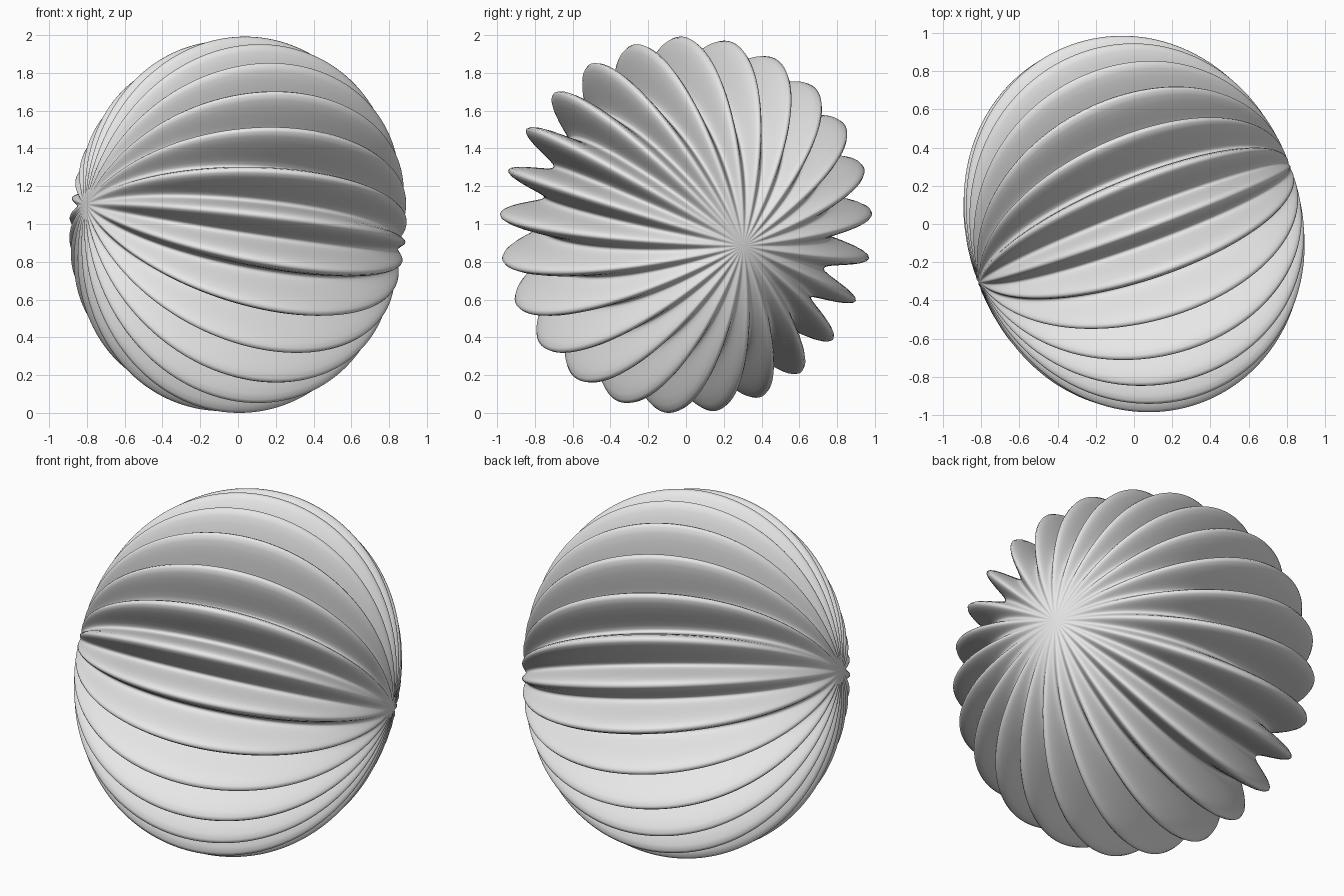
import bpy
import bmesh
import math
from mathutils import Matrix, Vector

default_cube = bpy.data.objects.get("Cube")
if default_cube:
    bpy.data.objects.remove(default_cube, do_unlink=True)

LOBES = 25
CORE_RADIUS = 0.87
WAVE = 0.13
PHASE = math.radians(2.8)

# Tilted pole axis, with the lobe angle measured from the side nearest +x
axis = Vector((0.81, 0.305, -0.11)).normalized()
side = (Vector((1, 0, 0)) - axis.x * axis).normalized()
tilt = Matrix((side, axis.cross(side), axis)).transposed()

# Plain grey
grey = bpy.data.materials.new("light_grey")
grey.use_nodes = True
grey.diffuse_color = (0.8, 0.8, 0.8, 1)
grey.node_tree.nodes["Principled BSDF"].inputs["Base Color"].default_value = grey.diffuse_color

# Ball whose radius ripples around the axis and calms toward both poles
bm = bmesh.new()
bmesh.ops.create_uvsphere(bm, u_segments=LOBES * 16, v_segments=128, radius=1)
for vert in bm.verts:
    direction = vert.co.normalized()
    angle = math.atan2(direction.y, direction.x)
    fade = 1 - direction.z ** 2
    radius = CORE_RADIUS + WAVE * fade * math.cos(LOBES * (angle - PHASE))
    vert.co = tilt @ (direction * radius)
bmesh.ops.recalc_face_normals(bm, faces=bm.faces)
for face in bm.faces:
    face.smooth = True

mesh = bpy.data.meshes.new("ribbed_ball")
bm.to_mesh(mesh)
bm.free()
mesh.materials.append(grey)

# Stand the ball on the ground, centred
low = [min(v.co[i] for v in mesh.vertices) for i in range(3)]
high = [max(v.co[i] for v in mesh.vertices) for i in range(3)]
offset = Vector((-(low[0] + high[0]) / 2, -(low[1] + high[1]) / 2, -low[2]))
mesh.transform(Matrix.Translation(offset))
ball = bpy.data.objects.new("ribbed_ball", mesh)
bpy.context.collection.objects.link(ball)
